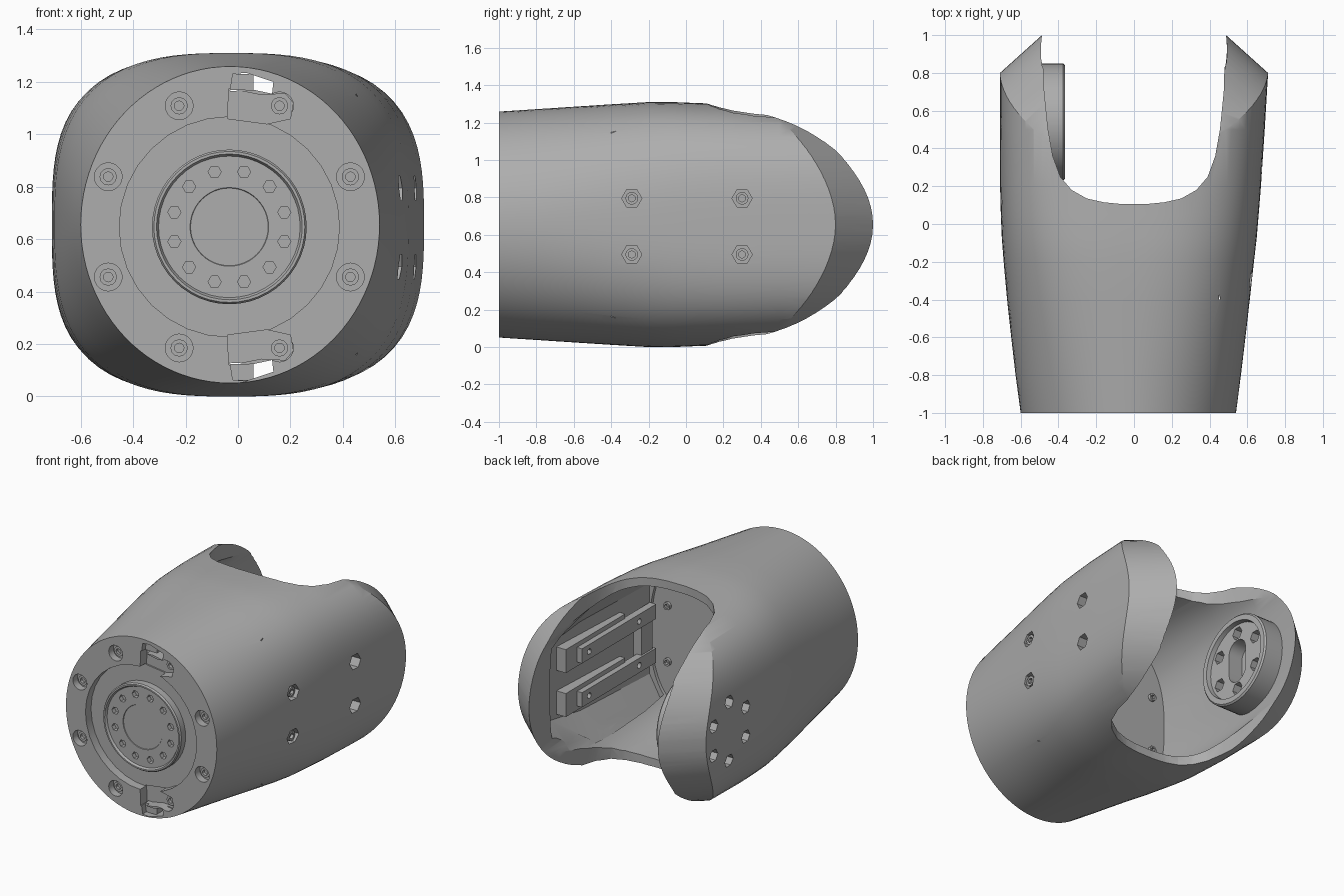
import bpy, bmesh
from math import sin, cos, pi, radians
from mathutils import Vector

if "Cube" in bpy.data.objects:
    bpy.data.objects.remove(bpy.data.objects["Cube"])

grey = bpy.data.materials.new("plain_grey")
grey.use_nodes = True
GREY = (0.42, 0.42, 0.42, 1)
grey.diffuse_color = GREY
for node in grey.node_tree.nodes:
    if node.type == 'BSDF_PRINCIPLED':
        node.inputs["Base Color"].default_value = GREY

CX, CZ = -0.033, 0.647   # front face centre
MID = 0.655              # mid height of the shell
PLATE = -0.42            # inner side of the front plate


def skin(name, solids):
    """Each solid is a list of rings, bridged in order and capped."""
    bm = bmesh.new()
    for rings in solids:
        loops = [[bm.verts.new(p) for p in ring] for ring in rings]
        for a, b in zip(loops, loops[1:]):
            for i in range(len(a)):
                j = (i + 1) % len(a)
                bm.faces.new((a[i], a[j], b[j], b[i]))
        bm.faces.new(loops[0][::-1])
        bm.faces.new(loops[-1])
    bmesh.ops.recalc_face_normals(bm, faces=bm.faces)
    me = bpy.data.meshes.new(name)
    bm.to_mesh(me)
    bm.free()
    me.materials.append(grey)
    ob = bpy.data.objects.new(name, me)
    bpy.context.scene.collection.objects.link(ob)
    return ob


def loft(stations, n=96):
    """Superellipse sections along y: (y, left, right, half height, power)."""
    rings = []
    for y, left, right, h, p in stations:
        ring = []
        for i in range(n):
            c, s = cos(2 * pi * i / n), sin(2 * pi * i / n)
            r = (abs(c) ** p + abs(s) ** p) ** (-1 / p)
            ring.append(((right - left) / 2 + r * c * (left + right) / 2, y, MID + r * s * h))
        rings.append(ring)
    return rings


def lathe(origin, axis, profile, n=48):
    """Profile of (radius, offset) turned round the x or y axis."""
    o = Vector(origin)
    rings = []
    for r, d in profile:
        turn = [(r * cos(2 * pi * i / n), r * sin(2 * pi * i / n)) for i in range(n)]
        rings.append([o + Vector((u, d, v) if axis == 'y' else (d, u, v)) for u, v in turn])
    return rings


def prism(points, lo, hi, place):
    return [[place(u, v, w) for u, v in points] for w in (lo, hi)]


def box(x0, x1, y0, y1, z0, z1):
    return prism([(x0, y0), (x1, y0), (x1, y1), (x0, y1)], z0, z1, lambda u, v, w: (u, v, w))


def bolt(origin, axis, r, out):
    """Round head with a socket, facing along out."""
    prof = [(r, -0.03), (r, 0.02), (r * 0.55, 0.02), (r * 0.55, 0.0)]
    return lathe(origin, axis, [(q, d * out) for q, d in prof], 12)


def combine(ob, cutter, op='DIFFERENCE'):
    mod = ob.modifiers.new("cut", 'BOOLEAN')
    mod.object, mod.operation, mod.solver = cutter, op, 'EXACT'
    bpy.context.view_layer.update()
    dg = bpy.context.evaluated_depsgraph_get()
    me = bpy.data.meshes.new_from_object(ob.evaluated_get(dg))
    ob.modifiers.clear()
    ob.data = me
    bpy.data.objects.remove(cutter)


def circle(r, count, start):
    return [(r * cos(start + 2 * pi * i / count), r * sin(start + 2 * pi * i / count))
            for i in range(count)]


# Outer shell: round at the front, squarer towards the fork
shell = skin("shell", [loft([
    (-1, .6, .54, .604, 2), (-.8, .627, .566, .617, 2.15), (-.6, .65, .59, .63, 2.3),
    (-.4, .672, .613, .643, 2.5), (-.2, .69, .635, .655, 2.7), (-.07, .7, .65, .655, 2.85),
    (.05, .705, .66, .65, 2.95), (.2, .709, .672, .645, 3.05), (.5, .71, .692, .63, 3.2),
    (.8, .71, .71, .615, 3.25), (1.3, .71, .71, .6, 3.25)])])

# Rounded arm ends with slanted rim
arc = [(.1 + .9 * cos(a), .62 * sin(a)) for a in [pi * (i / 40 - .5) for i in range(41)]]
arc += [(-.15, .73), (-1.9, .97), (-1.9, -.97), (-.15, -.73)]
combine(shell, skin("arm_outline", [[
    [(x, y + (.487 - abs(x)) * .9, MID + z) for y, z in arc] for x in (-.9, 0, .9)]]), 'INTERSECT')

# Hollow inside, then the opening between the arms
combine(shell, skin("cavity", [loft([
    (PLATE, .6, .55, .59, 2.7), (-.2, .6, .57, .602, 2.8), (.2, .585, .57, .59, 3.2),
    (.6, .535, .53, .565, 3.6), (1, .487, .487, .54, 5), (1.6, .487, .487, .54, 5)])]))
half = [(.07, .106), (.16, .115), (.25, .135), (.33, .18), (.39, .25), (.43, .36),
        (.455, .5), (.475, .7), (.484, 1), (.484, 1.7)]
opening = half + [(-x, y) for x, y in half[::-1]]
combine(shell, skin("opening", [prism(opening, -.5, 2, lambda u, v, w: (u, v, w))]))

# Pocket for the rails in the left arm, narrowing outwards
edge = [(-.4, .5), (.3, .49), (.6, .42), (.73, .35)]
edge += [(y, -z) for y, z in edge[::-1]]
combine(shell, skin("rail_pocket", [[
    [(.45, y, MID + z) for y, z in edge],
    [(.575 + .05 * y, y, MID + z * .62) for y, z in edge]]]))

# Front recess, screw counterbores, notches and wire slots
combine(shell, skin("front_recess", [lathe((CX, -1, CZ), 'y', [(.42, -.1), (.42, .06)], 32)]))
screws = [(CX + u, CZ + v) for u, v in circle(.5, 8, pi / 8)]
combine(shell, skin("counterbores", [
    lathe((x, -1, z), 'y', [(.053, -.1), (.053, .05)], 20) for x, z in screws]))
notch = [(-.04, 1.06), (.11, 1.04), (.2, 1.06), (.21, 1.12), (.18, 1.155), (.09, 1.15), (-.035, 1.175)]
slot = [(-.03, 1.165), (.06, 1.17), (.13, 1.155), (.135, 1.2), (.03, 1.235), (-.02, 1.23)]
for flip in (False, True):
    place = lambda u, v, w: (u, w, 2 * CZ - v if flip else v)
    combine(shell, skin("notch", [prism(notch, -1.1, -.93, place)]))
    combine(shell, skin("wire_slot", [prism(slot, -1.1, -.3, place)]))

# Mounting holes in the left arm
mounts = [(y, z) for y in (-.29, .3) for z in (.495, .795)]
combine(shell, skin("mount_holes", [
    lathe((.57, y, z), 'x', [(.054, 0), (.054, .3)], 6) for y, z in mounts]))


# Ring of holes through the right arm and its bearing disc
def ring_holes():
    return skin("ring_holes", [
        lathe((-.5, .54 + u, CZ + v), 'x', [(.045, -.4), (.045, .3)], 6)
        for u, v in circle(.2, 6, pi / 2)])


combine(shell, ring_holes())
disc = skin("bearing_disc", [lathe((-.365, .54, CZ), 'x', [
    (.31, -.2), (.31, -.01), (.3, 0), (.265, 0), (.26, -.03)])])
combine(disc, ring_holes())
oval = [(.54 + .08 * cos(a), CZ + .07 * (1 if sin(a) > 0 else -1) + .08 * sin(a))
        for a in [2 * pi * (i + .5) / 24 for i in range(24)]]
combine(disc, skin("oval_hole", [prism(oval, -.5, -.2, lambda u, v, w: (w, u, v))]))

# Front hub with its ring of holes
hub = skin("front_hub", [lathe((CX, 0, CZ), 'y', [
    (.295, -.9), (.295, -.985), (.288, -.995), (.278, -.995), (.27, -.98),
    (.15, -.98), (.148, -.976)])])
combine(hub, skin("hub_holes", [
    lathe((CX + u, -1, CZ + v), 'y', [(.025, -.1), (.025, .05)], 6)
    for u, v in circle(.217, 12, pi / 12)]))

# Screws
front_screws = skin("front_screws", [
    bolt((x, -.95 if abs(x - .16) > .02 else -.93, z), 'y', .033, -1) for x, z in screws])
inner_screws = skin("inner_screws", [
    bolt((CX + u, PLATE, CZ + v), 'y', .026, 1) for u, v in circle(.5, 8, pi / 8)])
mount_bolts = skin("mount_bolts", [bolt((.59, y, z), 'x', .034, 1) for y, z in mounts])

# Clips that fill most of the wire slots
clips = skin("slot_clips", [box(-.028, .06, -.96, -.86, z - .03, z + .03)
                            for z in (1.2, 2 * CZ - 1.2)])

# Rails inside the left arm, joined at the inner end
rails = skin("rail_bases", [box(.53, .6, -.1, .54, z - .08, z + .08) for z in (.495, .795)])
rail_caps = skin("rail_caps", [box(.492, .54, -.38, .42, z - .05, z + .05) for z in (.495, .795)])
combine(rail_caps, skin("rail_holes", [
    lathe((.48, y, z), 'x', [(.02, -.1), (.02, .04)], 12) for z in (.495, .795) for y in (-.2, .34)]))
rail_link = skin("rail_link", [box(.505, .57, -.36, -.24, .5, .8)])

# Smooth shading with sharp edges kept
parts = [shell, disc, hub, front_screws, inner_screws, mount_bolts, clips, rails, rail_caps, rail_link]
bpy.ops.object.select_all(action='DESELECT')
for ob in parts:
    ob.select_set(True)
bpy.context.view_layer.objects.active = shell
bpy.ops.object.shade_smooth_by_angle(angle=radians(30))
